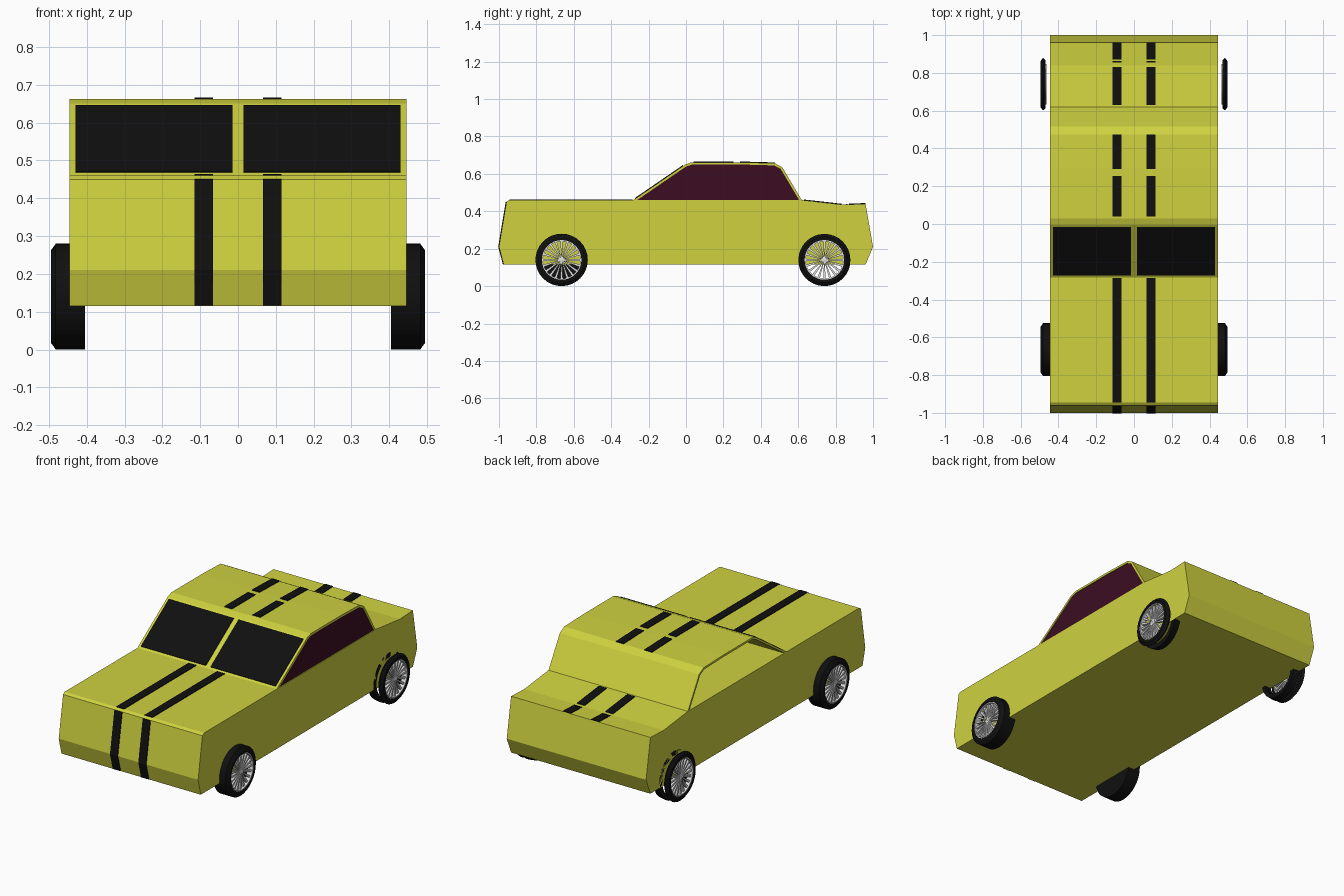
import bpy, bmesh, math
from mathutils import Vector

if "Cube" in bpy.data.objects:
    bpy.data.objects.remove(bpy.data.objects["Cube"])


def material(name, rgb):
    m = bpy.data.materials.new(name)
    m.diffuse_color = (*rgb, 1)
    m.use_nodes = True
    m.node_tree.nodes["Principled BSDF"].inputs["Base Color"].default_value = m.diffuse_color
    return m


YELLOW = material("yellow paint", (0.62, 0.64, 0.05))
BLACK = material("black", (0.005, 0.005, 0.005))
MAROON = material("maroon glass", (0.045, 0.004, 0.016))
SILVER = material("pale silver", (0.75, 0.75, 0.75))


def make_object(name, bm, mat, smooth=False):
    bmesh.ops.recalc_face_normals(bm, faces=bm.faces)
    me = bpy.data.meshes.new(name)
    bm.to_mesh(me)
    bm.free()
    me.materials.append(mat)
    ob = bpy.data.objects.new(name, me)
    bpy.context.collection.objects.link(ob)
    if smooth:
        bpy.ops.object.select_all(action='DESELECT')
        ob.select_set(True)
        bpy.context.view_layer.objects.active = ob
        bpy.ops.object.shade_smooth_by_angle(angle=math.radians(30))
    return ob


def extrude_profile(name, pts, x0, x1, mat):
    """Closed y-z outline extruded across x."""
    bm = bmesh.new()
    f = bm.faces.new([bm.verts.new((x0, y, z)) for y, z in pts])
    r = bmesh.ops.extrude_face_region(bm, geom=[f])
    verts = [v for v in r['geom'] if isinstance(v, bmesh.types.BMVert)]
    bmesh.ops.translate(bm, verts=verts, vec=(x1 - x0, 0, 0))
    return make_object(name, bm, mat)


def band(name, pts, x0, x1, t, mat):
    """Sheet following an open y-z path, thickened by t to its left side."""
    P = [Vector(p) for p in pts]
    off = []
    for i, p in enumerate(P):
        dirs = [(P[j + 1] - P[j]).normalized() for j in (i - 1, i) if 0 <= j < len(P) - 1]
        d = sum(dirs, Vector((0, 0))).normalized()
        n = Vector((-d.y, d.x))
        off.append(p + n * t / max(0.5, d.dot(dirs[0])))
    return extrude_profile(name, [tuple(p) for p in P + off[::-1]], x0, x1, mat)


def lathe(name, profile, y, z, side, mat, closed=False, n=32):
    """Revolve (x, radius) points around the axle."""
    bm = bmesh.new()
    rings = []
    for x, r in profile:
        rings.append([bm.verts.new((side * x, y + r * math.cos(2 * math.pi * i / n),
                                    z + r * math.sin(2 * math.pi * i / n))) for i in range(n)])
    pairs = list(zip(rings, rings[1:]))
    if closed:
        pairs.append((rings[-1], rings[0]))
    for a, b in pairs:
        for i in range(n):
            k = (i + 1) % n
            bm.faces.new((a[i], a[k], b[k], b[i]))
    return make_object(name, bm, mat, True)


# Body: one side outline across the full width
W = 0.445
extrude_profile("body", [(-0.975, 0.115), (-1, 0.21), (-0.96, 0.45), (-0.945, 0.46),
                         (-0.28, 0.46), (0.62, 0.46), (0.84, 0.435), (0.96, 0.44),
                         (1, 0.21), (0.96, 0.115)], -W, W, YELLOW)

# Cabin shell: windscreen, roof and sloping back
cabin = [(-0.285, 0.458), (-0.005, 0.65), (0.03, 0.662), (0.3, 0.662),
         (0.475, 0.657), (0.515, 0.635), (0.62, 0.458)]
band("cabin_shell", cabin, -W, W, -0.012, YELLOW)

# Side glass (right side only, the left is open)
extrude_profile("side_glass", [(y, z - 0.004) for y, z in cabin], 0.434, 0.441, MAROON)

# Windscreen panes
a, b = Vector(cabin[0]), Vector(cabin[1])
for side, label in ((-1, "left"), (1, "right")):
    xs = sorted((side * 0.015, side * 0.43))
    band("windscreen_" + label, [tuple(a.lerp(b, 0.05)), tuple(a.lerp(b, 0.965))],
         *xs, 0.004, BLACK)

# Twin racing stripes
paths = {
    "front": [(-0.975, 0.117), (-1, 0.21), (-0.96, 0.45)],
    "hood": [(-0.945, 0.46), (-0.285, 0.46)],
    "roof_front": [(0.04, 0.662), (0.255, 0.662)],
    "roof_rear": [(0.29, 0.662), (0.3, 0.662), (0.475, 0.657)],
    "trunk_front": [(0.63, 0.459), (0.83, 0.4365)],
    "trunk_line": [(0.855, 0.4357), (0.863, 0.436)],
    "trunk_rear": [(0.872, 0.4364), (0.96, 0.44)],
}
for side, label in ((-1, "left"), (1, "right")):
    xs = sorted((side * 0.066, side * 0.115))
    for part, path in paths.items():
        band(f"stripe_{part}_{label}", path, *xs, 0.004, BLACK)


# Wheels: tyre, rim ring, hub and thin spokes
def wheel(label, y, side, rear):
    z = 0.14
    if rear:   # hollow tyre: outer ring and separate inner tread
        lathe("tyre_" + label, [(0.468, 0.128), (0.482, 0.139), (0.495, 0.122), (0.495, 0.106),
                                (0.468, 0.106)], y, z, side, BLACK, True)
        lathe("inner_tread_" + label, [(0.405, 0.112), (0.405, 0.135), (0.445, 0.14),
                                       (0.445, 0.112)], y, z, side, BLACK, True)
    else:
        lathe("tyre_" + label, [(0.405, 0.001), (0.405, 0.14), (0.482, 0.14), (0.495, 0.12),
                                (0.495, 0.106), (0.42, 0.106), (0.42, 0.001)],
              y, z, side, BLACK, True)
    lathe("rim_" + label, [(0.462, 0.107), (0.492, 0.107), (0.492, 0.1), (0.462, 0.1)],
          y, z, side, SILVER, True)
    lathe("hub_" + label, [(0.465, 0.001), (0.465, 0.016), (0.486, 0.014), (0.488, 0.001)],
          y, z, side, SILVER, True, 16)
    bm = bmesh.new()
    for i in range(20):
        ang = 2 * math.pi * i / 20
        u = Vector((0, math.cos(ang), math.sin(ang)))
        v = Vector((0, -math.sin(ang), math.cos(ang)))
        c = Vector((0, y, z))
        corners = [c + u * r + v * w for r, w in
                   ((0.01, -0.002), (0.103, -0.0065), (0.103, 0.0065), (0.01, 0.002))]
        lo = [bm.verts.new(p + Vector((side * 0.468, 0, 0))) for p in corners]
        hi = [bm.verts.new(p + Vector((side * 0.484, 0, 0))) for p in corners]
        bm.faces.new(lo)
        bm.faces.new(hi)
        for j in range(4):
            k = (j + 1) % 4
            bm.faces.new((lo[j], lo[k], hi[k], hi[j]))
    make_object("spokes_" + label, bm, SILVER)


for side, s in ((-1, "left"), (1, "right")):
    wheel("front_" + s, -0.665, side, False)
    wheel("rear_" + s, 0.74, side, True)
